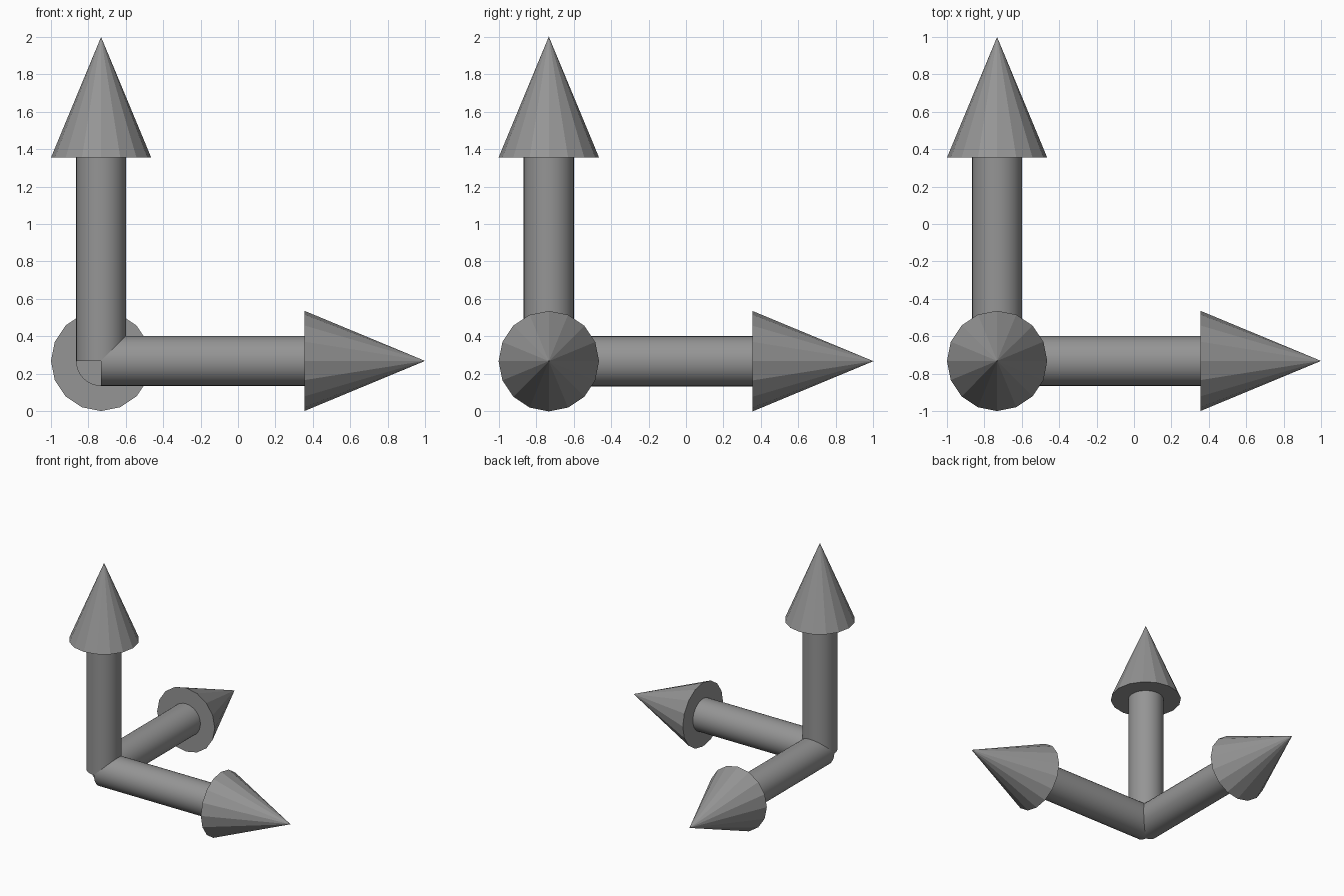
import bpy
from mathutils import Vector

cube = bpy.data.objects.get("Cube")
if cube:
    bpy.data.objects.remove(cube, do_unlink=True)

HEAD_R, SHAFT_R = 0.268, 0.134
SHAFT_LEN, HEAD_LEN = 1.087, 0.645
CORNER = Vector((HEAD_R - 1, HEAD_R - 1, HEAD_R))

grey = bpy.data.materials.new("mid grey")
grey.use_nodes = True
colour = (0.3, 0.3, 0.3, 1)
grey.diffuse_color = colour
grey.node_tree.nodes["Principled BSDF"].inputs["Base Color"].default_value = colour


def finish(obj, name):
    obj.name = name
    obj.data.name = name
    obj.data.materials.append(grey)


def arrow(name, direction):
    """A round shaft from the shared corner, tipped by a faceted cone."""
    axis = Vector(direction)
    turn = axis.to_track_quat("Z", "Y").to_euler()

    # Shaft
    bpy.ops.mesh.primitive_cylinder_add(
        vertices=32, radius=SHAFT_R, depth=SHAFT_LEN,
        location=CORNER + axis * SHAFT_LEN / 2, rotation=turn)
    bpy.ops.object.shade_smooth_by_angle()
    finish(bpy.context.object, name + "_shaft")

    # Head
    bpy.ops.mesh.primitive_cone_add(
        vertices=16, radius1=HEAD_R, radius2=0, depth=HEAD_LEN,
        location=CORNER + axis * (SHAFT_LEN + HEAD_LEN / 2), rotation=turn)
    finish(bpy.context.object, name + "_head")


arrow("side_arrow", (1, 0, 0))
arrow("back_arrow", (0, 1, 0))
arrow("up_arrow", (0, 0, 1))
